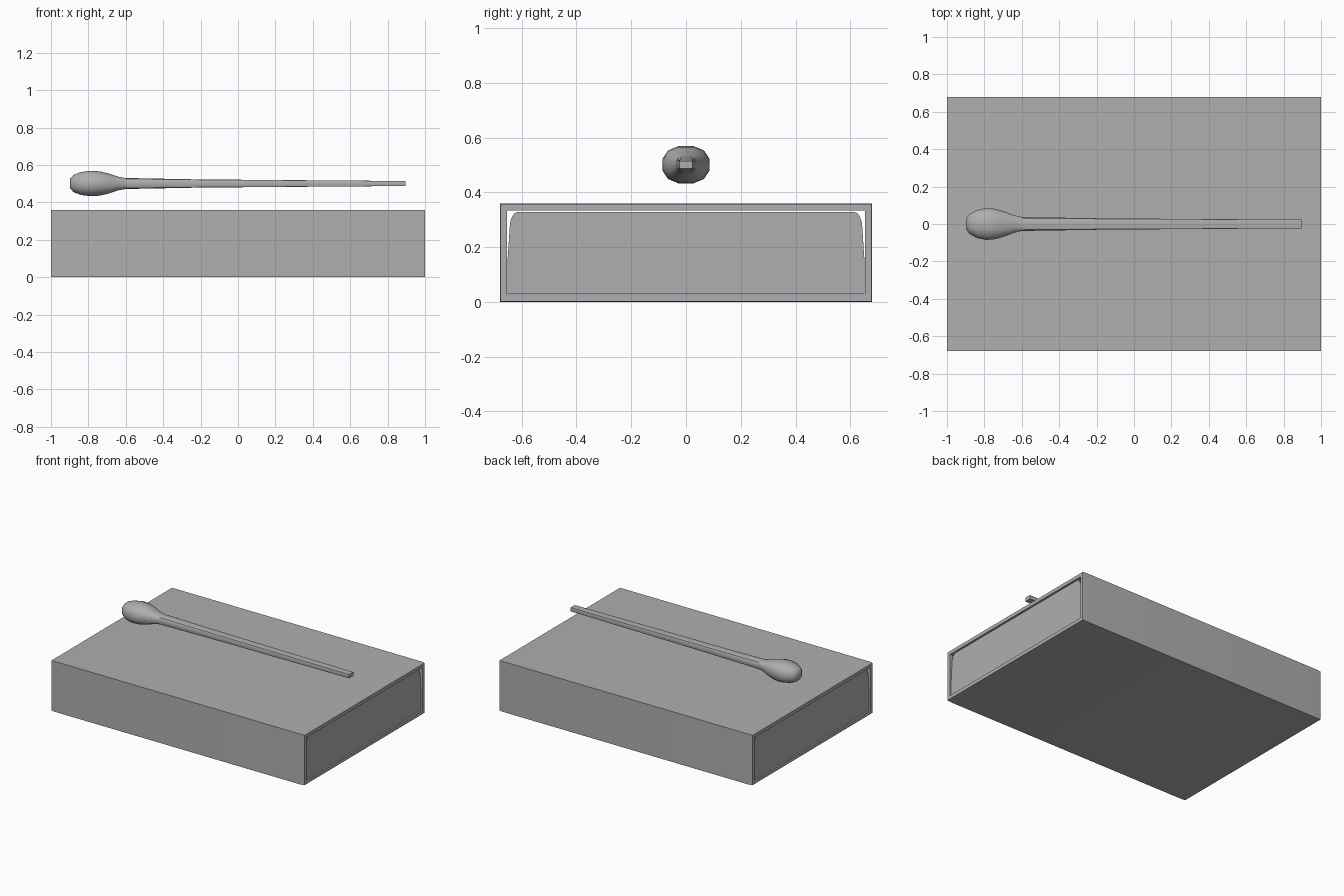
import bpy, bmesh, math

cube = bpy.data.objects.get("Cube")
if cube:
    bpy.data.objects.remove(cube, do_unlink=True)

grey = bpy.data.materials.new("plain grey")
grey.use_nodes = True
colour = (0.43, 0.43, 0.43, 1)
grey.diffuse_color = colour
grey.node_tree.nodes["Principled BSDF"].inputs["Base Color"].default_value = colour


def loft(name, rings, caps=False, loop=False, angle=30):
    """Bridge equal-sized rings of points into one mesh."""
    bm = bmesh.new()
    rows = [[bm.verts.new(p) for p in ring] for ring in rings]
    pairs = list(zip(rows, rows[1:]))
    if loop:
        pairs.append((rows[-1], rows[0]))
    n = len(rows[0])
    for a, b in pairs:
        for i in range(n):
            j = (i + 1) % n
            bm.faces.new((a[i], a[j], b[j], b[i]))
    if caps:
        bm.faces.new(rows[0])
        bm.faces.new(rows[-1])
    bmesh.ops.recalc_face_normals(bm, faces=bm.faces)
    mesh = bpy.data.meshes.new(name)
    bm.to_mesh(mesh)
    bm.free()
    mesh.materials.append(grey)
    obj = bpy.data.objects.new(name, mesh)
    bpy.context.collection.objects.link(obj)
    bpy.ops.object.select_all(action='DESELECT')
    obj.select_set(True)
    bpy.context.view_layer.objects.active = obj
    bpy.ops.object.shade_smooth_by_angle(angle=math.radians(angle))


def box_ring(x, half_y, half_z, zc=0.18):
    return [(x, sy * half_y, zc + sz * half_z)
            for sy, sz in ((-1, -1), (1, -1), (1, 1), (-1, 1))]


# Sleeve: open rectangular tube, pinched very slightly at both ends
T = 0.027
outer = [(-1, 0.678, 0.178), (-0.97, 0.68, 0.18), (0.97, 0.68, 0.18), (1, 0.678, 0.178)]
rings = [box_ring(*r) for r in outer]
rings += [box_ring(x, 0.68 - T, 0.18 - T) for x in (1, -1)]
loft("sleeve", rings, loop=True)


# Tray: open box whose end walls have rounded upper corners
def tray_ring(x, half_y, bottom, top, r):
    side = [(half_y, bottom), (half_y, bottom + 0.12), (half_y - 0.008, top - r)]
    for k in range(1, 5):
        a = k * math.pi / 8
        side.append((half_y - 0.008 - 0.03 * (1 - math.cos(a)), top - r + r * math.sin(a)))
    return [(x, y, z) for y, z in side] + [(x, -y, z) for y, z in reversed(side)]


end = 0.99
loft("tray_base", [box_ring(x, 0.652, 0.008, 0.036) for x in (-end, end)], caps=True)
for label, s in (("left", 1), ("right", -1)):
    loft(label + "_tray_end",
         [tray_ring(s * x, 0.652, 0.028, 0.329, 0.06) for x in (end - 0.025, end)], caps=True)
for label, s in (("back", 1), ("front", -1)):
    wall = [[(x, s * y, z) for y, z in ((0.652, 0.03), (0.63, 0.03), (0.615, 0.31), (0.635, 0.3))]
            for x in (-end + 0.01, end - 0.01)]
    loft(label + "_tray_wall", wall, caps=True)


# Match: squared stick swelling into a faceted, rounded head
def match_ring(x, ry, rz, power):
    ring = []
    for k in range(12):
        a = math.pi / 12 + k * math.pi / 6
        c, s = math.cos(a), math.sin(a)
        ring.append((x, math.copysign(abs(c) ** power, c) * ry,
                     0.501 + math.copysign(abs(s) ** power, s) * rz))
    return ring


stick = [(0.895, 0.023, 0.014, 0.02), (0.8, 0.024, 0.014, 0.02), (0.3, 0.027, 0.018, 0.15),
         (-0.2, 0.031, 0.022, 0.3), (-0.6, 0.038, 0.03, 0.6)]
head = [(-0.6, 0.038, 0.03, 0.6), (-0.64, 0.048, 0.037, 0.7), (-0.69, 0.068, 0.055, 0.8),
        (-0.74, 0.083, 0.067, 0.85), (-0.79, 0.088, 0.07, 0.85), (-0.84, 0.077, 0.063, 0.85),
        (-0.88, 0.054, 0.047, 0.85), (-0.898, 0.028, 0.025, 0.85)]
loft("match_stick", [match_ring(*p) for p in stick], caps=True, angle=40)
loft("match_head", [match_ring(*p) for p in head], caps=True, angle=60)
